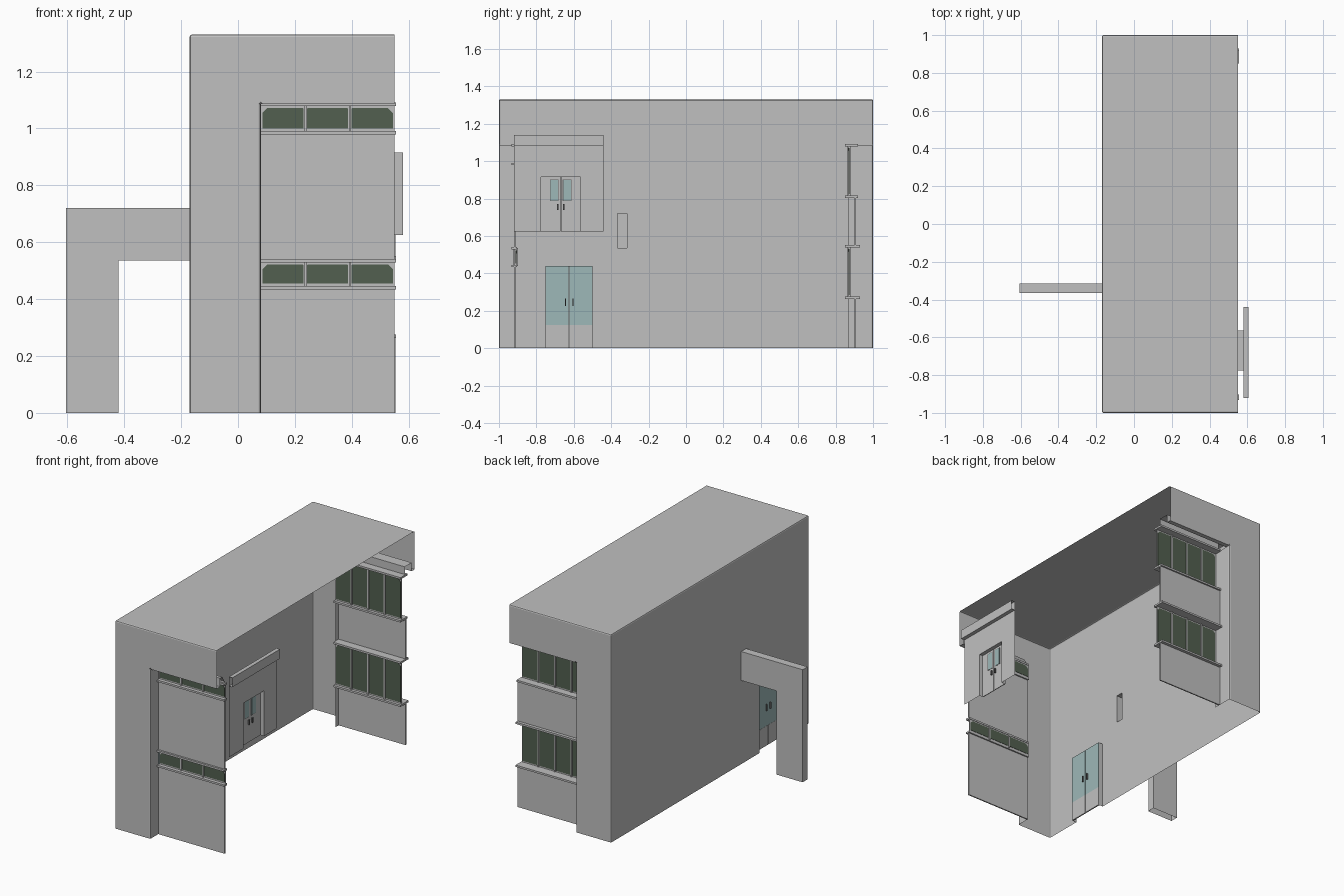
import bpy, bmesh
from mathutils import Vector

cube = bpy.data.objects.get("Cube")
if cube:
    bpy.data.objects.remove(cube)


def material(name, rgb):
    m = bpy.data.materials.new(name)
    m.use_nodes = True
    m.diffuse_color = (*rgb, 1)
    m.node_tree.nodes["Principled BSDF"].inputs["Base Color"].default_value = (*rgb, 1)
    return m


GRAY = material("wall gray", (0.53, 0.53, 0.53))
GREEN = material("dark green glass", (0.085, 0.115, 0.08))
TEAL = material("pale teal glass", (0.34, 0.48, 0.48))
DARK = material("dark metal", (0.12, 0.12, 0.12))


def finish(name, bm, mat):
    mesh = bpy.data.meshes.new(name)
    bm.to_mesh(mesh)
    bm.free()
    mesh.materials.append(mat)
    ob = bpy.data.objects.new(name, mesh)
    bpy.context.collection.objects.link(ob)
    return ob


def prism(name, points, offset, mat=GRAY, caps=True, closed=True):
    """Extrude a polygon or open profile along an offset."""
    bm = bmesh.new()
    a = [bm.verts.new(p) for p in points]
    b = [bm.verts.new(Vector(p) + Vector(offset)) for p in points]
    n = len(a)
    for i in range(n if closed else n - 1):
        j = (i + 1) % n
        bm.faces.new((a[i], a[j], b[j], b[i]))
    if caps and closed:
        bm.faces.new(a[::-1])
        bm.faces.new(b)
        bmesh.ops.recalc_face_normals(bm, faces=bm.faces)
    return finish(name, bm, mat)


def box(name, x, y, z, mat=GRAY):
    base = [(x[0], y[0], z[0]), (x[1], y[0], z[0]), (x[1], y[1], z[0]), (x[0], y[1], z[0])]
    return prism(name, base, (0, 0, z[1] - z[0]), mat)


def grid(bm, place, us, vs, keep=lambda u, v: True):
    """Sheet of quads between grid lines, leaving out the openings."""
    for u0, u1 in zip(us, us[1:]):
        for v0, v1 in zip(vs, vs[1:]):
            if keep((u0 + u1) / 2, (v0 + v1) / 2):
                bm.faces.new([bm.verts.new(place(u, v)) for u, v in
                              ((u0, v0), (u1, v0), (u1, v1), (u0, v1))])


# Main dimensions
LEFT, BAY, OPEN = -0.17, 0.08, 0.55
HEAD, TOP = 1.085, 1.33
DOOR = (-0.75, -0.5)
ARCH_Y = (-0.365, -0.315)
ARCH_Z = (0.535, 0.72)

# Building shell, open at the bottom and on one side
xs = [LEFT, BAY, OPEN]
ys = [-1, *DOOR, *ARCH_Y, 1]
zs = [0, 0.44, *ARCH_Z, HEAD, TOP]
bm = bmesh.new()
grid(bm, lambda x, y: (x, y, TOP), xs, ys)
grid(bm, lambda y, z: (LEFT, y, z), ys, zs,
     lambda y, z: not (DOOR[0] < y < DOOR[1] and z < 0.44)
     and not (ARCH_Y[0] < y < ARCH_Y[1] and ARCH_Z[0] < z < ARCH_Z[1]))
for end, inner in ((-1, -0.92), (1, 0.87)):
    grid(bm, lambda x, z: (x, end, z), xs, zs, lambda x, z: x < BAY or z > HEAD)
    grid(bm, lambda y, z: (BAY, y, z), sorted((end, inner)), zs[:-1])
bmesh.ops.remove_doubles(bm, verts=bm.verts, dist=0.0005)
bmesh.ops.recalc_face_normals(bm, faces=bm.faces)
roof = max(bm.faces, key=lambda f: f.calc_center_median().z)
if roof.normal.z < 0:
    bmesh.ops.reverse_faces(bm, faces=bm.faces)
shell = finish("building_shell", bm, GRAY)
bev = shell.modifiers.new("soft_corners", "BEVEL")
bev.width = 0.008
bev.segments = 2

# Channelled heads above the window bays
front_head = [(-1, HEAD), (-0.965, HEAD), (-0.965, 1.14), (-0.945, 1.14), (-0.92, 1.1), (-0.92, HEAD)]
back_head = [(1, HEAD), (0.97, HEAD), (0.97, 1.14), (0.9, 1.14), (0.9, HEAD), (0.87, HEAD)]
for name, prof in (("front_bay_head", front_head), ("back_bay_head", back_head)):
    prism(name, [(BAY, y, z) for y, z in prof], (OPEN - BAY, 0, 0), caps=False, closed=False)


def window_band(name, count, y, z0, z1, rail, margin=0.014):
    """Gray band with chamfered panes, mullions and projecting rails."""
    box(name + "_frame", (BAY, OPEN), (y - 0.002, y + 0.002), (z0, z1))
    step = (OPEN - BAY) / count
    for i in range(count):
        a, b = BAY + i * step + 0.006, BAY + (i + 1) * step - 0.006
        lo, hi = z0 + margin, z1 - margin
        ca = 0.016 if i == 0 else 0.002
        cb = 0.016 if i == count - 1 else 0.002
        pts = [(a, lo), (b, lo), (b, hi - cb), (b - cb, hi), (a + ca, hi), (a, hi - ca)]
        prism(f"{name}_pane_{i + 1}", [(x, y - 0.004, z) for x, z in pts], (0, 0.008, 0), GREEN)
        if i:
            x = BAY + i * step
            box(f"{name}_mullion_{i}", (x - 0.004, x + 0.004), (y - 0.009, y + 0.009), (z0, z1))
    for part, z in (("sill", z0), ("head", z1)):
        box(f"{name}_{part}", (BAY, OPEN + 0.005), rail, (z - 0.006, z + 0.006))


# Front bay: wall panels and window bands
for name, z in (("lower", (0, 0.44)), ("upper", (0.535, 0.985))):
    box(f"front_{name}_panel", (BAY, OPEN), (-0.92, -0.912), z)
window_band("front_lower_window", 3, -0.908, 0.44, 0.535, (-0.932, -0.903))
window_band("front_upper_window", 3, -0.908, 0.985, HEAD, (-0.932, -0.903))

# Back bay: wall panels and tall window bands
for name, z in (("lower", (0, 0.27)), ("middle", (0.545, 0.81))):
    box(f"back_{name}_panel", (BAY, OPEN + 0.004), (0.902, 0.91), z)
window_band("back_lower_window", 4, 0.87, 0.27, 0.545, (0.85, 0.93))
window_band("back_upper_window", 4, 0.87, 0.81, HEAD, (0.85, 0.92))

# Hollow side arch: wall-mounted beam and outer leg
outline = [(LEFT, ARCH_Z[1]), (-0.605, ARCH_Z[1]), (-0.605, 0), (-0.42, 0), (-0.42, ARCH_Z[0]), (LEFT, ARCH_Z[0])]
arch = prism("side_arch", [(x, ARCH_Y[0], z) for x, z in outline], (0, ARCH_Y[1] - ARCH_Y[0], 0))
bm = bmesh.new()
bm.from_mesh(arch.data)
ends = [f for f in bm.faces if all(v.co.z < 0.001 for v in f.verts) or all(v.co.x > LEFT - 0.001 for v in f.verts)]
bmesh.ops.delete(bm, geom=ends, context="FACES")
bm.to_mesh(arch.data)
bm.free()

# Ground floor glass doors set back in the side wall
DX = -0.14
reveal = [(DOOR[0], 0), (DOOR[0], 0.44), (DOOR[1], 0.44), (DOOR[1], 0)]
prism("glass_door_reveal", [(LEFT, y, z) for y, z in reveal], (DX - LEFT, 0, 0), caps=False, closed=False)
mid = sum(DOOR) / 2
for name, a, b, s in (("right", DOOR[0], mid - 0.002, -1), ("left", mid + 0.002, DOOR[1], 1)):
    box(f"glass_door_{name}_kick", (DX - 0.004, DX + 0.004), (a, b), (0, 0.125))
    box(f"glass_door_{name}_glass", (DX - 0.003, DX + 0.003), (a, b), (0.125, 0.44), TEAL)
    y = mid + s * 0.02
    box(f"glass_door_{name}_handle", (DX - 0.012, DX + 0.012), (y - 0.003, y + 0.003), (0.225, 0.265), DARK)
box("glass_door_gap", (DX - 0.002, DX + 0.002), (mid - 0.002, mid + 0.002), (0, 0.44), DARK)

# Upper entrance panel standing in front of the open side
PX, EX = 0.58, 0.55
EY, EZ = (-0.775, -0.565), (0.625, 0.915)
bm = bmesh.new()
grid(bm, lambda y, z: (PX, y, z), [-0.92, *EY, -0.44], [EZ[0], EZ[1], 1.08, 1.14],
     lambda y, z: not (EY[0] < y < EY[1] and z < EZ[1]))
bmesh.ops.remove_doubles(bm, verts=bm.verts, dist=0.0005)
finish("entrance_panel", bm, GRAY)
lintel = [(PX, 1.08), (0.605, 1.08), (0.605, 1.14), (PX, 1.14)]
prism("entrance_lintel", [(x, -0.92, z) for x, z in lintel], (0, 0.48, 0), caps=False, closed=False)
jambs = [(EY[0], EZ[0]), (EY[0], EZ[1]), (EY[1], EZ[1]), (EY[1], EZ[0])]
prism("entrance_reveal", [(PX, y, z) for y, z in jambs], (EX - PX, 0, 0), caps=False, closed=False)

# Entrance double doors with narrow lights and handles
mid = sum(EY) / 2
for name, s in (("right", -1), ("left", 1)):
    y0, y1 = sorted((mid + s * 0.001, mid + s * 0.105))
    box(f"entrance_door_{name}", (EX, EX + 0.005), (y0, y1), EZ)
    y0, y1 = sorted((mid + s * 0.014, mid + s * 0.054))
    box(f"entrance_door_{name}_light_frame", (EX - 0.001, EX + 0.006), (y0 - 0.003, y1 + 0.003), (0.787, 0.903), DARK)
    box(f"entrance_door_{name}_light", (EX - 0.002, EX + 0.007), (y0, y1), (0.79, 0.9), TEAL)
    y = mid + s * 0.017
    box(f"entrance_door_{name}_handle", (EX + 0.005, EX + 0.014), (y - 0.004, y + 0.004), (0.74, 0.77), DARK)
